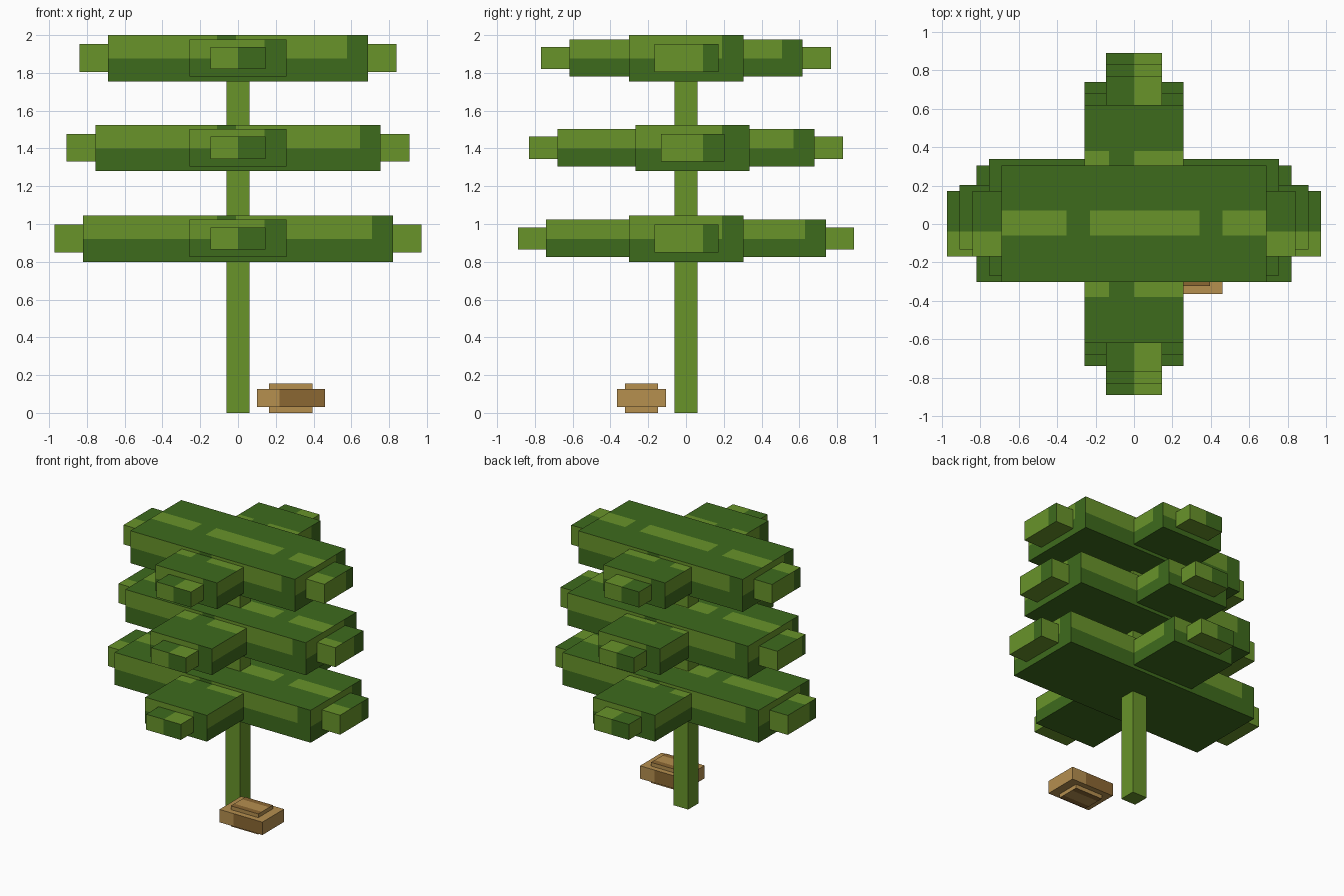
import bpy
import bmesh
from mathutils import Vector

default = bpy.data.objects.get("Cube")
if default:
    bpy.data.objects.remove(default, do_unlink=True)


def material(name, hexcode):
    """Flat colour given as an sRGB hex string."""
    rgb = [(int(hexcode[i:i + 2], 16) / 255) ** 2.2 for i in (0, 2, 4)]
    mat = bpy.data.materials.new(name)
    mat.diffuse_color = (*rgb, 1)
    mat.use_nodes = True
    node = mat.node_tree.nodes["Principled BSDF"]
    node.inputs["Base Color"].default_value = (*rgb, 1)
    node.inputs["Roughness"].default_value = 0.9
    return mat


dark_green = material("dark green", "406A22")
light_green = material("light green", "68922E")
dark_brown = material("dark brown", "8A6736")
light_brown = material("light brown", "B48E50")
greens = (dark_green, light_green)
browns = (dark_brown, light_brown)


def box(name, x, y, z, mats, rule, cuts=((), (), ())):
    """Box from axis ranges, cut along planes; rule picks light (True) faces."""
    spans = (x, y, z)
    bm = bmesh.new()
    bmesh.ops.create_cube(bm, size=1)
    for v in bm.verts:
        v.co = [s[0] if c < 0 else s[1] for c, s in zip(v.co, spans)]
    for axis, values in enumerate(cuts):
        normal = Vector([float(i == axis) for i in range(3)])
        for value in values:
            if spans[axis][0] < value < spans[axis][1]:
                geom = bm.verts[:] + bm.edges[:] + bm.faces[:]
                bmesh.ops.bisect_plane(bm, geom=geom, plane_co=normal * value,
                                       plane_no=normal, dist=1e-5)
    bm.normal_update()
    for f in bm.faces:
        f.material_index = int(rule(f.calc_center_median(), f.normal))
    mesh = bpy.data.meshes.new(name)
    bm.to_mesh(mesh)
    bm.free()
    for m in mats:
        mesh.materials.append(m)
    obj = bpy.data.objects.new(name, mesh)
    bpy.context.collection.objects.link(obj)
    return obj


def across(c, n):
    """Sideways position on a wall, growing to the right seen from outside."""
    if abs(n.y) > 0.5:
        return -c.x if n.y > 0 else c.x
    return c.y if n.x > 0 else -c.y


def both(*values):
    return [s * v for v in values for s in (-1, 1)]


def layer(name, base, length, depth, shift_front, shift_back):
    """One foliage tier: long bar, cross bar and narrow tips through both."""
    top, mid = base + 0.245, base + 0.12
    front, back = -0.303 + shift_front, 0.305 + shift_back

    # Long bar, light upper walls and a dashed stripe on top
    def long_rule(c, n):
        if abs(n.z) > 0.5:
            dash = c.x < -0.35 or -0.23 < c.x < 0.34 or c.x > 0.46
            return n.z > 0 and -0.06 < c.y < 0.07 and dash
        u = across(c, n)
        if abs(n.x) > 0.5:
            return c.z > mid and u < 0.19
        notch = -0.11 < u < -0.01 and c.z > top - 0.022
        return c.z > mid and u < length - 0.11 and not notch

    box(name + "_long_bar", (-length, length), (front, back), (base, top),
        greens, long_rule,
        (both(length - 0.11, 0.11, 0.01) + [-0.35, -0.23, 0.34, 0.46],
         both(0.19) + [-0.06, 0.07], (mid, top - 0.022)))

    # Cross bar, with small light patches beside the long bar
    def cross_rule(c, n):
        if n.z > 0.5:
            return abs(c.y) < 0.38 and (c.x < -0.13 or c.x > 0)
        if n.z < -0.5:
            return False
        limit = 0.14 if abs(n.y) > 0.5 else depth - 0.11
        return c.z > mid and across(c, n) < limit

    box(name + "_cross_bar", (-0.258, 0.258), (-depth, depth),
        (base + 0.025, top - 0.022), greens, cross_rule,
        (both(0.14) + [-0.13, 0], both(depth - 0.11, 0.38), (mid,)))

    # Tips at both ends of the long bar
    def long_tip_rule(c, n):
        if n.z > 0.5:
            return c.y < -0.04
        return abs(n.x) < 0.5 or across(c, n) < 0.09

    box(name + "_long_tips", (-length - 0.152, length + 0.152),
        (front + 0.135, back - 0.133), (base + 0.05, top - 0.048),
        greens, long_tip_rule, ((), both(0.09) + [-0.04], ()))

    # Tips at both ends of the cross bar
    def cross_tip_rule(c, n):
        if n.z > 0.5:
            return c.x > 0
        return abs(n.y) < 0.5 or across(c, n) < 0

    box(name + "_cross_tips", (-0.145, 0.145), (-depth - 0.15, depth + 0.15),
        (base + 0.065, top - 0.063), greens, cross_tip_rule, ((0,), (), ()))


layer("lower_tier", 0.80, 0.82, 0.74, 0, 0)
layer("middle_tier", 1.28, 0.755, 0.68, 0.035, 0.032)
layer("upper_tier", 1.755, 0.688, 0.618, 0, 0)

# Trunk
box("trunk", (-0.062, 0.062), (-0.062, 0.062), (0, 1.9), greens,
    lambda c, n: True)

# Log on the ground: wide slab with a smaller raised core
box("log_slab", (0.10, 0.46), (-0.365, -0.107), (0.03, 0.127), browns,
    lambda c, n: abs(n.y) < 0.5 or across(c, n) < 0.22 and n.y < 0
    or n.y > 0 and c.x > 0.34, ((0.22, 0.34), (), ()))
box("log_core", (0.165, 0.395), (-0.322, -0.147), (0, 0.155), browns,
    lambda c, n: abs(n.z) < 0.5 or -0.28 < c.y < -0.19,
    ((), (-0.28, -0.19), ()))
